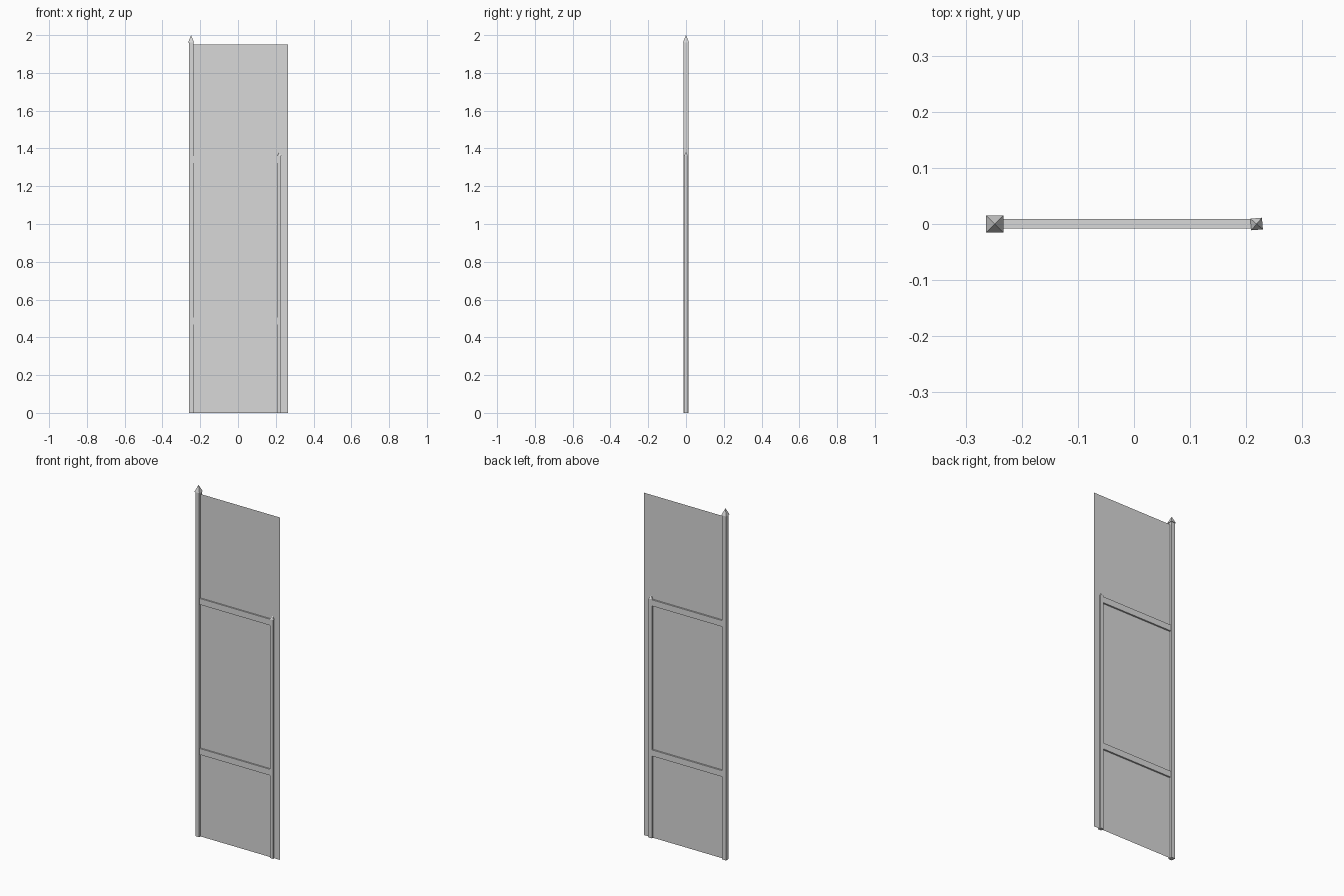
import bpy
import bmesh
from mathutils import Matrix, Vector

cube = bpy.data.objects.get("Cube")
if cube:
    bpy.data.objects.remove(cube, do_unlink=True)

gray = bpy.data.materials.new("light_gray")
gray.use_nodes = True
COLOR = (0.69, 0.69, 0.69, 1)
gray.diffuse_color = COLOR
gray.node_tree.nodes["Principled BSDF"].inputs["Base Color"].default_value = COLOR


def finish(name, bm):
    mesh = bpy.data.meshes.new(name)
    bm.to_mesh(mesh)
    bm.free()
    mesh.materials.append(gray)
    obj = bpy.data.objects.new(name, mesh)
    bpy.context.collection.objects.link(obj)
    return obj


def box(name, low, high):
    low, high = Vector(low), Vector(high)
    bm = bmesh.new()
    bmesh.ops.create_cube(bm, size=1, matrix=Matrix.Translation((low + high) / 2)
                          @ Matrix.Diagonal((*(high - low), 1)))
    return finish(name, bm)


def pointed_cap(name, x, half, base, tip, turn=0):
    # Four-sided pyramid with a closed underside
    bm = bmesh.new()
    spin = Matrix.Rotation(turn, 3, 'Z')
    ring = [bm.verts.new(spin @ Vector((sx * half, sy * half, base)) + Vector((x, 0, 0)))
            for sx, sy in ((-1, -1), (1, -1), (1, 1), (-1, 1))]
    top = bm.verts.new((x, 0, tip))
    bm.faces.new(ring[::-1])
    for i in range(4):
        bm.faces.new((ring[i], ring[(i + 1) % 4], top))
    return finish(name, bm)


def post(name, x, half, cap_half, base, tip, turn=0):
    box(name, (x - half, -half, 0), (x + half, half, base))
    pointed_cap(name + "_cap", x, cap_half, base, tip, turn)


TALL_X, SHORT_X = -0.2485, 0.2185

# Posts with pointed caps
post("tall_post", TALL_X, 0.012, 0.0155, 1.962, 2.0)
post("short_post", SHORT_X, 0.01, 0.0104, 1.361, 1.38, 0.08)

# Cross rails
for name, top in (("upper_rail", 1.359), ("lower_rail", 0.504)):
    box(name, (TALL_X, -0.0078, top - 0.035), (SHORT_X - 0.005, 0.009, top))

# Thin sheet panel
bm = bmesh.new()
corners = [(TALL_X, 0), (0.264, 0), (0.264, 1.951), (TALL_X, 1.951)]
bm.faces.new([bm.verts.new((x, 0, z)) for x, z in corners])
finish("sheet_panel", bm)
